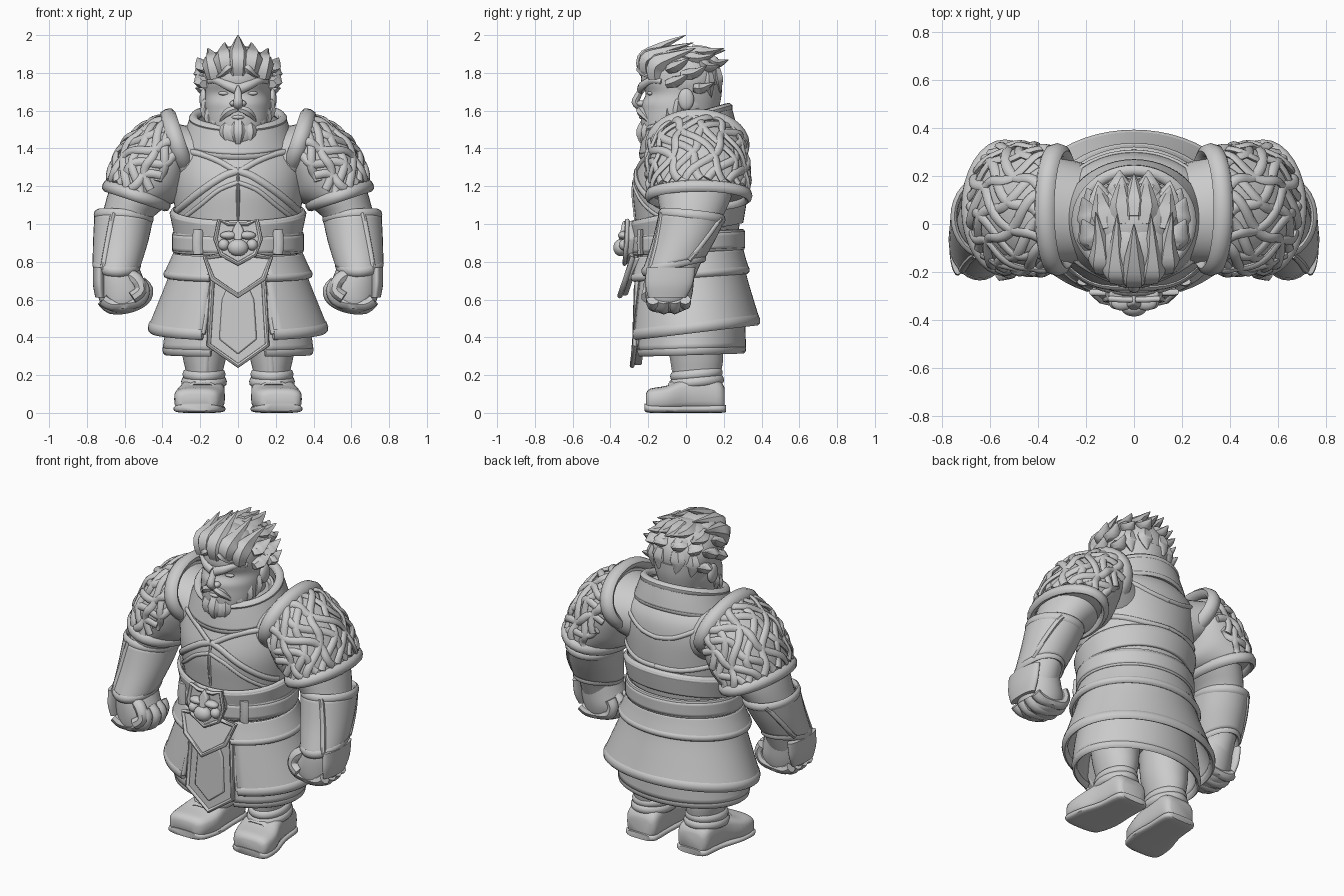
import bpy, bmesh, math
from math import sin, cos, pi, radians
from mathutils import Vector as V
from mathutils.bvhtree import BVHTree

stone = bpy.data.materials.new("plain_grey")
stone.diffuse_color = (0.6, 0.6, 0.6, 1)

def finish(name, bm, mirror=False, solid=0, bevel=0):
    bmesh.ops.recalc_face_normals(bm, faces=bm.faces)
    me = bpy.data.meshes.new(name)
    bm.to_mesh(me)
    ob = bpy.data.objects.new(name, me)
    bpy.context.collection.objects.link(ob)
    me.materials.append(stone)
    if solid:
        m = ob.modifiers.new("thickness", 'SOLIDIFY')
        m.thickness, m.offset = solid, 0
    if bevel:
        m = ob.modifiers.new("bevel", 'BEVEL')
        m.width, m.segments = bevel, 2
    if mirror:
        ob.modifiers.new("mirror", 'MIRROR').use_mirror_merge = False
    return bm

def loft(name, rings, closed=True, caps=True, loop=False, **kw):
    bm = bmesh.new()
    vs = [[bm.verts.new(p) for p in r] for r in rings]
    n = len(vs[0])
    for k in range(len(vs) if loop else len(vs) - 1):
        a, b = vs[k], vs[(k + 1) % len(vs)]
        for i in range(n if closed else n - 1):
            j = (i + 1) % n
            bm.faces.new((a[i], a[j], b[j], b[i]))
    if caps and closed and not loop:
        bm.faces.new(vs[0])
        bm.faces.new(vs[-1])
    return finish(name, bm, **kw)

def spline(rows, steps=4):
    """Catmull-Rom through tuples of any length."""
    p, out = [rows[0]] + list(rows) + [rows[-1]], []
    for k in range(1, len(p) - 2):
        for t in (s / steps for s in range(steps)):
            out.append(tuple(.5 * (2*b + (c-a)*t + (2*a-5*b+4*c-d)*t*t + (3*b-a-3*c+d)*t**3)
                             for a, b, c, d in zip(*p[k-1:k+3])))
    return out + [tuple(rows[-1])]

def flat_ring(z, yc, rx, ry, a0=0, tilt=0, n=48, xc=0):
    """Horizontal ellipse, angle measured from the front; a0 leaves a front gap."""
    angles = [a0 + (2*pi - 2*a0) * i / n for i in range(n + (1 if a0 else 0))]
    return [V((xc + rx*sin(a), yc - ry*cos(a), z + tilt*(yc - ry*cos(a)))) for a in angles]

def body(name, rows, steps=4, xc=0, **kw):
    return loft(name, [flat_ring(*r, xc=xc) for r in spline(rows, steps)], **kw)

def tube(name, pts, w, h=None, side=(0, 0, 1), loop=False, taper=None, n=8, **kw):
    """Sweep; side is one starting vector or a list with one surface normal per point."""
    pts, many = [V(p) for p in pts], isinstance(side, list)
    h, s, rings, m = h or w, V(side[0] if many else side), [], len(pts)
    for i, p in enumerate(pts):
        a = pts[i-1] if i or loop else p
        b = pts[(i+1) % m] if i < m-1 or loop else p
        t = (b - a).normalized()
        s = side[i].cross(t) if many else s
        s = (s - t * s.dot(t)).normalized()
        u, f = t.cross(s), taper(i / (m-1)) if taper else 1
        rings.append([p + s*(w*f*cos(2*pi*j/n)) + u*(h*f*sin(2*pi*j/n)) for j in range(n)])
    return loft(name, rings, loop=loop, **kw)

def shell(name, rows, a0=0, thick=.025, tilt=0, rim=0, rim_h=.018):
    """Garment layer round the body, with a raised hem."""
    rings = [flat_ring(*r, a0=a0, tilt=tilt) for r in spline(rows)]
    loft(name, rings, closed=not a0, caps=False, solid=thick)
    if rim:
        tube(name + "_hem", rings[-1], rim, rim_h, loop=not a0)
    for e in (0, -1) if rim and a0 else ():
        tube(name + "_edge", [r[e] for r in rings], .016, side=(1, 0, 0))

def plate(name, half, y_top, y_bot, depth, rim=0):
    """Symmetric front plate; half outline runs from top to bottom as (x, z)."""
    out = half + [(-x, z) for x, z in reversed(half) if x > 0]
    z1, z0 = max(z for _, z in half), min(z for _, z in half)
    front = [V((x, y_bot + (y_top-y_bot) * (z-z0)/(z1-z0) + .36*x*x, z)) for x, z in out]
    loft(name, [front, [p + V((0, depth, 0)) for p in front]], bevel=.008)
    if rim:
        tube(name + "_rim", front, rim, side=(0, 1, 0), loop=True)

def ball(name, c, r, **kw):
    loft(name, [[V((c[0]+r[0]*sin(u)*cos(v*pi/12), c[1]+r[1]*sin(u)*sin(v*pi/12), c[2]+r[2]*cos(u)))
                 for v in range(24)] for u in (.02 + (pi-.04)*k/14 for k in range(15))], **kw)

def lock(name, pts, w, h, mirror=True):
    tube(name, spline(pts, 4), w, h, side=(1, 0, 0), n=6, mirror=mirror,
         taper=lambda t: max(.04, (.7 + .8*t if t < .4 else 1.02 * (1-t)/.6)))

def limb_pt(row, a, grow=0):
    """Limb section: outer x,z, inner x,z, y centre, y radius and optional tilt along y."""
    ox, oz, ix, iz, yc, ry, *tilt = row
    c, hv = V(((ox+ix)/2, yc, (oz+iz)/2)), V(((ox-ix)/2, 0, (oz-iz)/2))
    d = hv * cos(a) + V((0, ry * sin(a), ry * sin(a) * (tilt[0] if tilt else 0)))
    return c + d + d.normalized() * grow

def limb_ring(row, grow=0, n=32):
    return [limb_pt(row, 2*pi*i/n, grow) for i in range(n)]

def limb(name, rows, steps=4, **kw):
    loft(name, [limb_ring(r) for r in spline(rows, steps)], mirror=True, **kw)

def limb_rim(name, row, grow, w, h):
    r = limb_ring(row, grow)
    tube(name, r, w, h, side=(r[0]-r[16]).cross(r[8]-r[24]), loop=True, mirror=True)

# torso with raised seams that follow its surface
trunk = body("torso", [(.5, .03, .28, .22), (.8, .02, .31, .26), (.92, .01, .31, .265), (1.05, .01, .33, .28),
    (1.2, .01, .35, .29), (1.34, .03, .36, .268), (1.44, .04, .33, .235), (1.53, .03, .23, .18)])
tree = BVHTree.FromBMesh(trunk)
for name, s, w, xz in (("chest_band", -1, .02, [(0, 1.28), (.08, 1.25), (.2, 1.17), (.32, 1.07)]),
        ("chest_lower_band", -1, .012, [(0, 1.22), (.1, 1.18), (.2, 1.1), (.3, 1.02)]),
        ("neck_band", -1, .016, [(0, 1.27), (.1, 1.33), (.2, 1.37), (.3, 1.39)]),
        ("chest_seam", -1, .008, [(0, 1.27), (.004, 1.15), (0, 1.02)]),
        ("back_band", 1, .016, [(0, 1.15), (.15, 1.15), (.3, 1.18)]),
        ("back_neck_band", 1, .014, [(0, 1.33), (.12, 1.35), (.26, 1.42)])):
    hits = [tree.ray_cast(V((x, s*2, z)), V((0, -s, 0)))[0] for x, z in spline(xz, 5)]
    tube(name, [p for p in hits if p], w, w * .75, mirror=True)

# belt
shell("waist_sash", [(1.06, .01, .348, .297), (1.0, .01, .335, .287), (.95, .01, .325, .278)], thick=.03, tilt=.2)
tube("sash_rim", flat_ring(1.055, .01, .346, .297, tilt=.2), .02, .014, loop=True)
shell("belt", [(.945, .01, .335, .288), (.86, .01, .335, .288)], thick=.03, tilt=.05)
for z in (.945, .86):
    tube("belt_edge", flat_ring(z, .01, .335, .288, tilt=.05), .014, .014, loop=True)
tube("belt_loop", [(.21, -.24, .84), (.215, -.245, .9), (.21, -.24, .97)], .028, .016, side=(1, 0, 0), mirror=True)

# skirts and front panels
shell("hip_flap", [(.84, .01, .33, .28), (.79, .01, .352, .293), (.735, .01, .378, .31)], .4, .03, .07, .022)
shell("over_skirt", [(.82, .02, .32, .265), (.7, .02, .36, .283), (.56, .03, .415, .312), (.45, .04, .46, .335)],
      .42, .03, .12, .032, .018)
shell("under_skirt", [(.7, .02, .31, .25), (.5, .02, .36, .275), (.335, .02, .385, .283)], .38, .03, .03, .03, .016)
plate("front_panel", [(.05, .8), (.13, .8), (.145, .55), (.155, .36), (0, .25)], -.262, -.285, .05, .013)
plate("panel_inset", [(.05, .68), (.085, .6), (.1, .39), (0, .31)], -.277, -.291, .02)
plate("pointed_flap", [(.06, .84), (.175, .82), (.135, .71), (0, .62)], -.29, -.35, .04, .014)

# beast buckle
plate("buckle", [(.05, 1.0), (.1, 1.02), (.12, .92), (.09, .84), (0, .79)], -.315, -.325, .05, .012)
ball("buckle_snout", (0, -.345, .875), (.055, .04, .045))
ball("buckle_brow", (.05, -.33, .94), (.045, .03, .022), mirror=True)
ball("buckle_cheek", (.075, -.325, .89), (.03, .03, .03), mirror=True)
plate("buckle_crest", [(0, 1.02), (.03, .97), (.02, .92), (0, .9)], -.335, -.36, .04)

# pauldrons with woven strands
PAUL = [(.37, 1.57, .27, 1.27, .06, .235), (.47, 1.535, .28, 1.2, .06, .255), (.585, 1.445, .30, 1.14, .062, .26),
        (.655, 1.325, .34, 1.11, .065, .258), (.69, 1.2, .385, 1.1, .067, .255)]
limb("pauldron", PAUL, 8)
limb("shoulder_yoke", [(.16, 1.5, .16, 1.15, .04, .2), (.27, 1.52, .24, 1.17, .05, .215), (.38, 1.54, .29, 1.2, .06, .225)])
limb_rim("pauldron_inner_rim", PAUL[0], .01, .044, .032)
limb_rim("pauldron_outer_rim", PAUL[-1], .008, .032, .022)
rows = spline(PAUL, 8)
for d, k in ((d, k) for d in (-1, 1) for k in range(-4, 5)):
    pts, ups = [], []
    for i in range(3, 30):
        t = i / 32
        a = k * .45 + d * 1.5 * (t - .5) + .12 * sin(4*pi*t)
        if abs(a) < 1.85:
            pts.append(limb_pt(rows[i], a, .007 + .007 * d * cos(2*pi*(t - .5) * 3 + k * pi)))
            ups.append(limb_pt(rows[i], a, .1) - pts[-1])
    if len(pts) > 4:
        tube("pauldron_strand", pts, .022, .013, side=ups, mirror=True)

# arms and bracers
limb("arm", [(.42, 1.48, .25, 1.25, .05, .18), (.60, 1.36, .30, 1.15, .05, .2), (.675, 1.2, .385, 1.09, .045, .195),
    (.715, 1.06, .46, 1.02, .03, .165), (.74, .93, .485, .92, -.01, .15), (.74, .8, .53, .79, -.06, .14), (.74, .68, .53, .68, -.09, .12)])
BRACER = [(.75, 1.05, .46, 1.025, .03, .165, -.1), (.757, .92, .485, .91, -.01, .162, .1), (.76, .79, .525, .78, -.065, .158, .25)]
limb("bracer", BRACER, caps=False, solid=.02)
limb_rim("bracer_top_rim", BRACER[0], 0, .026, .014)
limb_rim("bracer_low_rim", BRACER[2], -.002, .026, .014)
for a0, a1 in ((1.1, -.6), (-1.2, .3)):
    tube("bracer_trim", [limb_pt(r, a0 + a1*i/8, .004) for i, r in enumerate(spline(BRACER))], .016, mirror=True)

# fists
limb("fist", [(.745, .79, .53, .785, -.075, .125), (.75, .72, .50, .71, -.085, .128), (.745, .64, .475, .635, -.09, .125),
    (.725, .575, .50, .57, -.095, .112), (.69, .54, .55, .54, -.1, .085), (.64, .53, .6, .53, -.1, .04)])
for y, r, g in ((-.175, .034, .02), (-.118, .036, .004), (-.06, .035, .004), (-.005, .031, .022)):
    path = [(.715, y, .6), (.67, y, .555 + g), (.58, y, .56 + g), (.5 + g, y, .6), (.48 + g, y, .65), (.52, y, .69)]
    tube("finger", spline(path, 3), r, side=(0, 1, 0), mirror=True)
tube("thumb", spline([(.62, -.15, .75), (.54, -.185, .71), (.515, -.195, .65), (.56, -.205, .61)], 3), .034, side=(0, 1, 0), mirror=True)
limb("hand_guard", [(.768, .77, .7, .77, -.08, .13), (.768, .68, .7, .68, -.09, .125), (.755, .61, .7, .61, -.1, .1)])

# legs and boots
body("leg", [(.6, .05, .14, .15), (.38, .05, .128, .145), (.28, .058, .112, .138), (.2, .06, .095, .125),
    (.12, .07, .105, .125)], xc=.178, mirror=True)
for z, r in ((.2, .1), (.16, .107)):
    tube("ankle_wrap", flat_ring(z, .055, r, r + .025, xc=.18, tilt=.1), .024, .014, loop=True, mirror=True)
tube("leg_strap", [(.17, -.083, .37), (.17, -.075, .3), (.175, -.062, .22)], .02, .012, side=(1, 0, 0), mirror=True)
for name, sections in (("boot", [(-.213, .222, .08, .02, .1), (-.19, .218, .115, .01, .128), (-.1, .203, .132, .01, .145),
        (0, .186, .115, .01, .185), (.1, .178, .107, .01, .2), (.18, .175, .1, .01, .17), (.205, .175, .075, .02, .13)]),
        ("boot_sole", [(-.22, .222, .085, .01, .05), (-.19, .218, .122, 0, .045), (-.08, .2, .133, 0, .04),
        (.05, .182, .112, 0, .04), (.18, .175, .106, 0, .045), (.212, .175, .08, .004, .04)])):
    loft(name, [[V((xc + hw*math.copysign(abs(cos(i*pi/12))**.6, cos(i*pi/12)), y,
                    (z0+z1)/2 + (z1-z0)/2*math.copysign(abs(sin(i*pi/12))**.6, sin(i*pi/12)))) for i in range(24)]
                for y, xc, hw, z0, z1 in spline(sections, 3)], mirror=True)
tube("boot_strap", [(.095, -.065, .12), (.15, -.07, .155), (.23, -.07, .155), (.29, -.065, .12)], .025, .012, side=(0, 1, 0), mirror=True)

# collar and neck
body("neck", [(1.38, 0, .16, .15), (1.5, .01, .15, .15), (1.62, .02, .14, .14)])
shell("collar", [(1.43, .01, .28, .24), (1.49, .01, .258, .228), (1.555, .01, .235, .212)], 0, .04, .28, .024, .026)
tube("collar_base", flat_ring(1.43, .01, .28, .24, tilt=.3), .025, .018, loop=True)
shell("scarf", [(1.42, 0, .21, .2), (1.5, 0, .195, .19)], 0, .035, .25, .02, .02)

# head
body("head", [(1.42, -.13, .06, .075), (1.46, -.11, .12, .115), (1.52, -.08, .158, .158), (1.6, -.045, .172, .192),
    (1.64, -.035, .174, .2), (1.69, -.025, .172, .188), (1.75, -.03, .177, .207), (1.82, -.03, .175, .2),
    (1.88, -.03, .15, .165), (1.92, 0, .06, .08)])
tube("brow", spline([(.01, -.238, 1.715), (.06, -.228, 1.735), (.12, -.182, 1.762), (.155, -.13, 1.755)]), .028, .022,
     taper=lambda t: 1 - .5*t, mirror=True)
ball("eye", (.07, -.188, 1.692), (.034, .018, .012), mirror=True)
tube("nose", spline([(0, -.222, 1.74), (0, -.248, 1.69), (0, -.268, 1.645), (0, -.24, 1.625)]), .026, .022,
     side=(1, 0, 0), taper=lambda t: .6 + .5*t)
ball("nostril", (.024, -.237, 1.638), (.02, .024, .016), mirror=True)
ball("ear", (.182, 0, 1.66), (.022, .042, .058), mirror=True)

# beard
lock("moustache", [(.005, -.24, 1.61), (.045, -.242, 1.598), (.085, -.21, 1.56), (.105, -.175, 1.51)], .024, .022)
ball("lower_lip", (0, -.23, 1.565), (.035, .018, .012))
ball("chin_beard", (0, -.175, 1.48), (.1, .075, .085))
lock("chin_lock", [(0, -.215, 1.55), (0, -.24, 1.47), (0, -.205, 1.38)], .045, .03, False)
lock("chin_lock_side", [(.05, -.195, 1.55), (.06, -.215, 1.47), (.04, -.195, 1.39)], .04, .03)
for x, y, z in ((.1, -.155, 1.55), (.135, -.1, 1.58), (.155, -.04, 1.62)):
    lock("jaw_lock", [(x, y, z + .04), (x*1.02, y - .01, z - .04), (x*.8, y - .03, z - .13)], .04, .026)

# hair
ball("hair_cap", (0, .005, 1.77), (.192, .185, .172))
ball("forelock_mass", (0, -.09, 1.86), (.14, .14, .085))
body("nape", [(1.56, .03, .13, .13), (1.66, .02, .165, .165), (1.74, .012, .186, .18)])
lock("front_lock", [(0, -.215, 1.79), (0, -.225, 1.87), (0, -.13, 1.94), (0, 0, 2.0)], .065, .045, False)
lock("front_lock_side", [(.06, -.21, 1.8), (.07, -.21, 1.87), (.075, -.12, 1.915), (.07, .04, 1.96)], .06, .045)
lock("temple_lock", [(.125, -.165, 1.77), (.135, -.16, 1.84), (.14, -.07, 1.885), (.16, .05, 1.93)], .055, .055)
lock("fringe", [(.02, -.205, 1.82), (.05, -.24, 1.825), (.09, -.215, 1.79), (.14, -.16, 1.77)], .024, .022)
lock("crown_clump", [(0, .03, 1.93), (0, .12, 1.91), (0, .21, 1.92)], .05, .034, False)
# swept-back clumps lying along the scalp: start, middle, tip
for p in (((.04, .0, 1.92), (.05, .1, 1.91), (.05, .2, 1.93)), ((.11, -.02, 1.89), (.13, .07, 1.875), (.15, .16, 1.9)),
          ((.05, .12, 1.88), (.06, .165, 1.85), (.06, .225, 1.87)), ((.12, .08, 1.86), (.14, .12, 1.83), (.15, .18, 1.84)),
          ((.155, -.09, 1.82), (.185, -.04, 1.84), (.215, .02, 1.88)), ((.17, -.02, 1.79), (.19, .05, 1.8), (.215, .11, 1.84)),
          ((.17, -.1, 1.74), (.19, -.04, 1.76), (.222, .02, 1.8)), ((.17, .04, 1.72), (.175, .09, 1.72), (.195, .15, 1.75)),
          ((.05, .16, 1.82), (.06, .17, 1.75), (.06, .185, 1.69)), ((.12, .12, 1.8), (.13, .125, 1.73), (.13, .135, 1.67))):
    lock("hair_clump", p, .055, .034)

# shading
for ob in bpy.context.scene.objects:
    ob.select_set(True)
    bpy.context.view_layer.objects.active = ob
bpy.ops.object.shade_smooth_by_angle(angle=radians(45))
